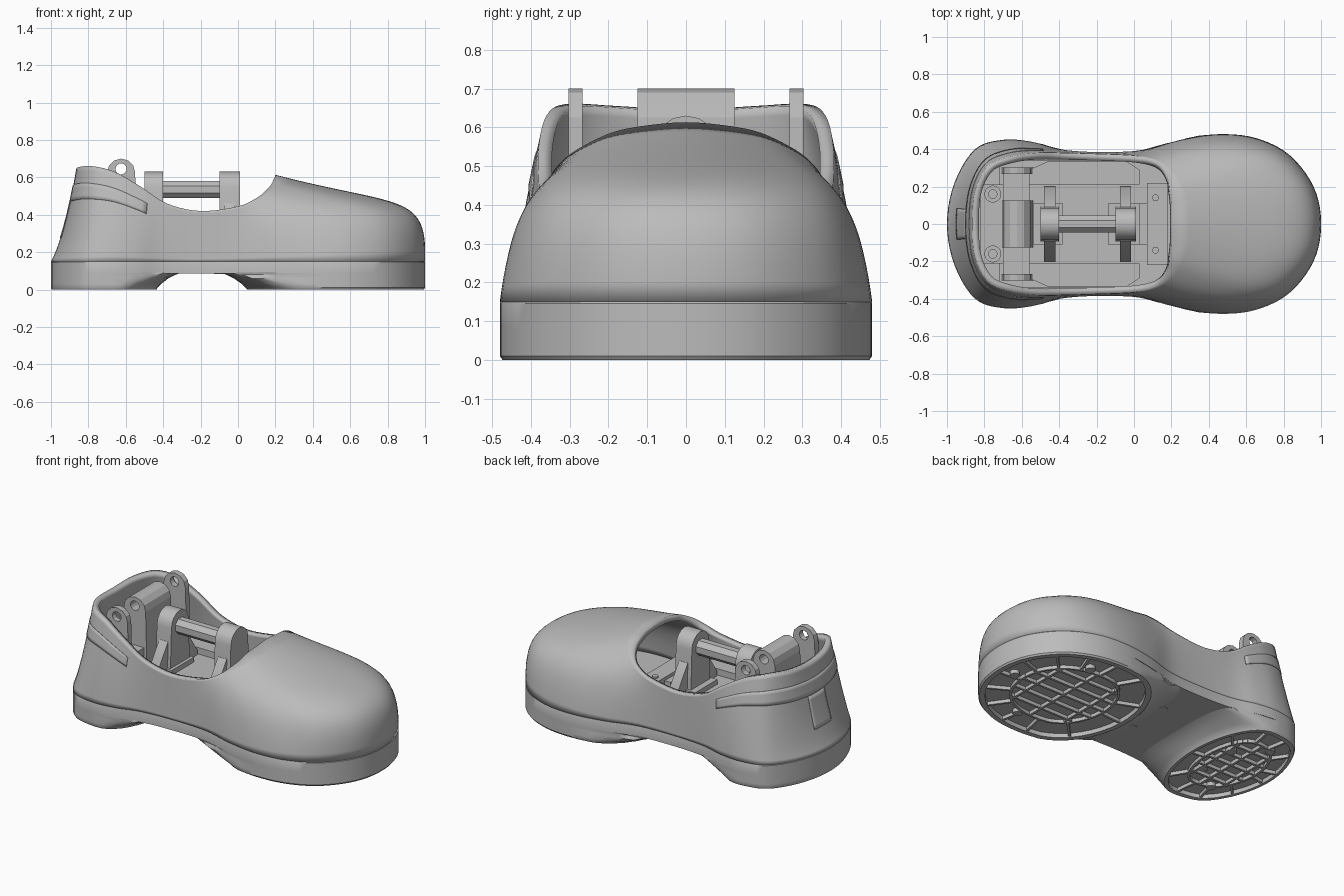
import bpy, bmesh
from math import sin, cos, pi, atan2, sqrt, radians
from mathutils import Vector

if "Cube" in bpy.data.objects:
    bpy.data.objects.remove(bpy.data.objects["Cube"])

grey = bpy.data.materials.new("plain grey")
grey.use_nodes = True
grey.diffuse_color = (0.5, 0.5, 0.5, 1)
grey.node_tree.nodes["Principled BSDF"].inputs["Base Color"].default_value = (0.5, 0.5, 0.5, 1)


def finish(name, bm, angle=35, recalc=True):
    if recalc:
        bmesh.ops.recalc_face_normals(bm, faces=bm.faces)
    mesh = bpy.data.meshes.new(name)
    bm.to_mesh(mesh)
    bm.free()
    mesh.materials.append(grey)
    mesh.shade_smooth()
    mesh.set_sharp_from_angle(angle=radians(angle))
    obj = bpy.data.objects.new(name, mesh)
    bpy.context.collection.objects.link(obj)
    return obj


def loft(name, rings, caps=(True, True)):
    bm = bmesh.new()
    rows = [[bm.verts.new(p) for p in ring] for ring in rings]
    n = len(rows[0])
    for a, b in zip(rows, rows[1:]):
        for i in range(n):
            bm.faces.new((a[i], a[(i + 1) % n], b[(i + 1) % n], b[i]))
    for row, cap in zip((rows[0], rows[-1]), caps):
        if cap:
            bm.faces.new(row)
    return finish(name, bm)


def add_hull(bm, bottom, top):
    rows = [[bm.verts.new(p) for p in ring] for ring in (bottom, top)]
    n = len(bottom)
    for i in range(n):
        j = (i + 1) % n
        bm.faces.new((rows[0][i], rows[0][j], rows[1][j], rows[1][i]))
    bm.faces.new(rows[0])
    bm.faces.new(rows[1])


def slab(name, ring, z0, z1):
    return loft(name, [[(x, y, z) for x, y in ring] for z in (z0, z1)])


def box(name, x0, x1, y0, y1, z0, z1):
    return slab(name, [(x0, y0), (x1, y0), (x1, y1), (x0, y1)], z0, z1)


def prism(name, profile, axis, a, b):
    # Profile is (horizontal, z), pushed along x or y
    place = (lambda h, z, d: (d, h, z)) if axis == "x" else (lambda h, z, d: (h, d, z))
    return loft(name, [[place(h, z, d) for h, z in profile] for d in (a, b)])


def rod(name, start, end, radius, sides=24):
    start, end = Vector(start), Vector(end)
    turn = (end - start).to_track_quat("Z", "Y")
    circle = [turn @ Vector((cos(2 * pi * (i + .5) / sides), sin(2 * pi * (i + .5) / sides), 0)) * radius
              for i in range(sides)]
    return loft(name, [[c + p for c in circle] for p in (start, end)])


# Guide columns from toe to heel: sole x, y; rim x, y, z; fullness
GUIDES = [Vector(g) for g in (
    (1, 0, .2, 0, .613, 1.05), (.96, .2, .2, .1, .605, 1.03), (.83, .37, .19, .18, .59, .92),
    (.65, .46, .18, .24, .565, .68), (.45, .48, .15, .3, .53, .45), (.25, .45, .1, .34, .49, .27),
    (.05, .395, 0, .365, .445, .12), (-.2, .385, -.2, .375, .42, 0), (-.4, .4, -.38, .38, .46, .05),
    (-.55, .44, -.52, .38, .55, .15), (-.7, .45, -.66, .36, .63, .15),
    (-.85, .4, -.78, .31, .66, -.1), (-.96, .22, -.85, .18, .655, -.3), (-1, 0, -.865, 0, .645, -.3))]
FLIP = (1, -1, 1, -1, 1, 1)
LOOP = GUIDES + [Vector([c * f for c, f in zip(g, FLIP)]) for g in GUIDES[-2:0:-1]]
COUNT = len(LOOP)
WELT = .15


def guide(u):
    i = int(u // 1)
    t = u - i
    a, b, c, d = (LOOP[(i + k) % COUNT] for k in (-1, 0, 1, 2))
    return (b * 2 + (c - a) * t + (a * 2 - b * 5 + c * 4 - d) * t ** 2
            + (b * 3 - a - c * 3 + d) * t ** 3) * .5


def surface(u, t):
    g = guide(u)
    full = g[5]
    low, rim = Vector((g[0], g[1], WELT)), Vector((g[2], g[3], g[4]))
    span = rim - low
    toe1, toe2 = low + Vector((0, 0, .36)), low + span * .18
    toe2.z = .44
    c1 = (low + span / 3).lerp(toe1, full)
    c2 = (low + span * 2 / 3).lerp(toe2, full)
    s = 1 - t
    return low * s ** 3 + c1 * 3 * s * s * t + c2 * 3 * s * t * t + rim * t ** 3


def skin(name, us, ts, closed, thickness, offset):
    bm = bmesh.new()
    cols = [[bm.verts.new(surface(u, t)) for t in ts] for u in us]
    for i in range(len(cols) - (not closed)):
        a, b = cols[i], cols[(i + 1) % len(cols)]
        for j in range(len(ts) - 1):
            bm.faces.new((a[j], b[j], b[j + 1], a[j + 1]))
    obj = finish(name, bm, 50, recalc=False)
    solid = obj.modifiers.new("thickness", "SOLIDIFY")
    solid.thickness, solid.offset = thickness, offset


# Upper shell, with the faint raised heel trim
skin("shoe_upper", steps_all := [i / 5 for i in range(COUNT * 5)], [i / 20 for i in range(21)], True, .036, -1)


def steps(a, b, n):
    return [a + (b - a) * i / n for i in range(n + 1)]


skin("heel_band", steps(8.7, 17.3, 43), steps(.66, .82, 4), False, .003, 1)
skin("heel_tab", steps(12.6, 13.4, 8), steps(.3, .655, 8), False, .003, 1)

# Midsole plate
outline = [guide(u)[:2] for u in steps_all]


def grown(scale, z):
    return [(x * scale, y * scale, z) for x, y in outline]


loft("midsole", [grown(1, .085), grown(1, .146), grown(.995, .151)])


def half_width(x):
    return min(outline, key=lambda p: abs(p[0] - x) + (p[1] < 0) * 9)[1]


def tread_ring(x0, end, side, power):
    # Outer outline on one side of x0, closed by a rounded end
    pts = [p for p in outline if side * (p[0] - x0) >= 0]
    wide = half_width(x0)
    for j in range(20):
        a = -pi / 2 + (j + .5) * pi / 20
        x = x0 + (end - x0) * cos(a) ** power
        w = min(half_width(x), wide * abs(sin(a)) ** power)
        pts.append((x, w if a > 0 else -w))
    return sorted(pts, key=lambda p: atan2(p[1], p[0] - x0))


def tread(name, x0, side, foot, flare, studs):
    ends = [(.09, 1, .5), (.08, .75, .5), (.06, .45, .6), (.03, .15, .8), (.01, 0, 1)]
    rings = [[(x, y, z) for x, y in tread_ring(x0, foot + (flare - foot) * f, side, p)]
             for z, f, p in ends]
    base = tread_ring(x0, foot, side, 1)
    xs = [p[0] for p in base]
    mid, length = (min(xs) + max(xs)) / 2, (max(xs) - min(xs)) / 2
    wide = max(p[1] for p in base)

    def inset(s):
        return [(mid + (x - mid) * s, y * s) for x, y in base]

    for s, z in ((.985, 0), (.92, 0), (.915, .025)):
        rings.append([(x, y, z) for x, y in inset(s)])
    loft(name, rings, (False, True))

    # Ribs: inner oval, spokes and a clipped grid
    bm = bmesh.new()

    def rib(a, b):
        a, b = Vector(a), Vector(b)
        d = b - a
        n = Vector((-d.y, d.x)).normalized() * .007
        corners = [a + n, b + n, b - n, a - n]
        add_hull(bm, *[[(c.x, c.y, z) for c in corners] for z in (.004, .03)])

    oval, edge = inset(.62), inset(.92)
    for i in range(len(oval)):
        rib(oval[i - 1], oval[i])
        if i % 5 == 0:
            rib(oval[i], edge[i])
    for f in (-.66, -.33, 0, .33, .66):
        reach = .62 * sqrt(1 - f * f)
        rib((mid - length * reach, wide * .62 * f), (mid + length * reach, wide * .62 * f))
        if abs(f) != .33:
            rib((mid + length * .62 * f, -wide * reach), (mid + length * .62 * f, wide * reach))
    finish(name + "_ribs", bm)
    for x, y in studs:
        rod(name + "_stud", (x, y, .001), (x, y, .04), .028)


tread("forefoot_tread", .4, 1, .04, -.1, [(.88, 0), (.59, .32), (.59, -.32)])
tread("heel_tread", -.65, -1, -.43, -.3, [(x, y * s) for x, y in ((-.615, .125), (-.785, .26)) for s in (-1, 1)])
for s in (-1, 1):
    rod("arch_stud", (-.1, .135 * s, .082), (-.1, .135 * s, .1), .028)

# Inner deck and flat side rails with cut corners
deck = .27
prism("inner_deck", [(-.33, .15), (.33, .15), (.34, deck), (-.34, deck)], "x", -.72, .2)
for s in (-1, 1):
    rail = [(-.56, .21), (.03, .21), (.03, .29), (-.04, .335), (-.46, .335), (-.56, .29)]
    slab("side_rail", [(x, y * s) for x, y in rail], deck, .31)

# Heel and front mounting plates with screw bosses
box("heel_plate", -.82, -.69, -.21, .21, .15, .36)
box("front_plate", .07, .18, -.22, .22, deck, .34)
box("front_stop", .03, .07, -.11, .11, deck, .32)
for s in (-1, 1):
    rod("heel_boss", (-.755, .16 * s, .36), (-.755, .16 * s, .39), .045)
    rod("heel_screw", (-.755, .16 * s, .39), (-.755, .16 * s, .4), .025)
    rod("front_screw", (.115, .14 * s, .34), (.115, .14 * s, .35), .018)


def rounded(mid, half, z0, z1, flats):
    arc = [(mid + half * cos(a), z1 - half + half * sin(a)) for a in steps(0, pi, flats)]
    return [(mid - half * 1.12, z0), (mid + half * 1.12, z0)] + arc


# Heel hinge: barrel and two lugs sharing one pin hole
pin = rod("hinge_cutter", (-.625, -.5, .645), (-.625, .5, .645), .03, 12)
pin.data.shade_flat()
pin.hide_render = True
pin.hide_set(True)
for name, a, b in (("hinge_barrel", -.125, .125), ("hinge_lug_left", .267, .303), ("hinge_lug_right", -.303, -.267)):
    obj = prism(name, rounded(-.625, .075, deck, .7, 6), "y", a, b)
    obj.data.shade_flat()
    cut = obj.modifiers.new("pin hole", "BOOLEAN")
    cut.object, cut.operation, cut.solver = pin, "DIFFERENCE", "EXACT"
box("hinge_bridge", -.7, -.56, -.3, .3, deck, .4)

# Shaft between two pedestals
rod("shaft", (-.46, 0, .535), (-.02, 0, .535), .05, 8)
for name, x0, x1 in (("rear_pedestal", -.5, -.4), ("front_pedestal", -.1, .01)):
    prism(name, rounded(0, .085, deck, .63, 8), "x", x0, x1)
    mid = (x0 + x1) / 2
    prism(name + "_gusset", [(-.2, deck), (.2, deck), (.2, .3), (.09, .46), (-.09, .46), (-.2, .3)],
          "x", mid - .03, mid + .03)
    box(name + "_foot", x0 - .04, x1 + .02, -.11, .11, deck, .3)
